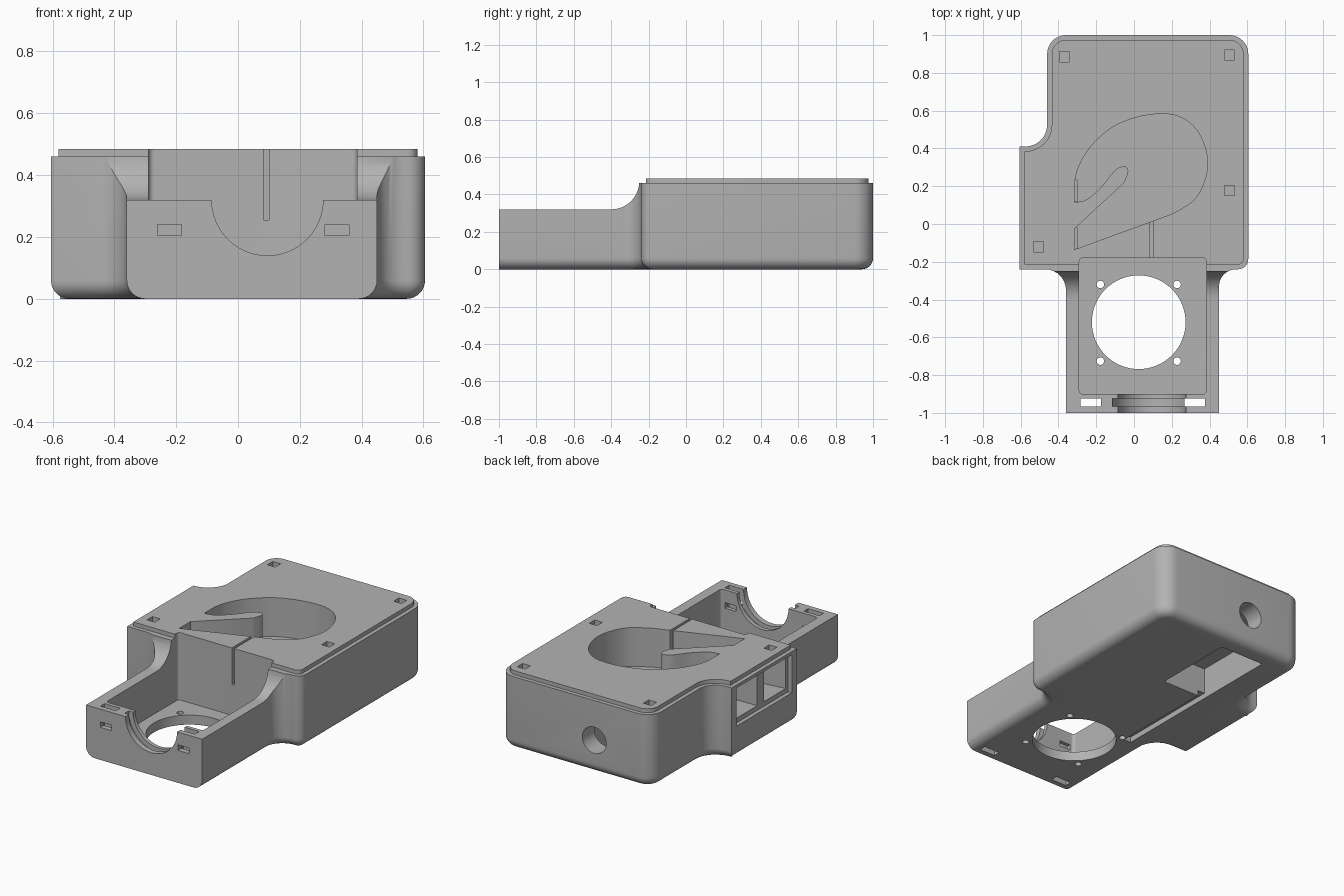
import bpy, bmesh, math
from mathutils import Vector

if "Cube" in bpy.data.objects:
    bpy.data.objects.remove(bpy.data.objects["Cube"])

grey = bpy.data.materials.new("plain grey")
grey.use_nodes = True
grey.diffuse_color = (0.45, 0.45, 0.45, 1)
grey.node_tree.nodes["Principled BSDF"].inputs["Base Color"].default_value = grey.diffuse_color


def outline(corners, inset=0.0, keep=lambda a, b: False, steps=8):
    """Right-angled outline with filleted corners, moved inwards by inset."""
    n, pts = len(corners), []
    for i, (x, y, r) in enumerate(corners):
        p = Vector((x, y))
        a, b = (Vector(corners[j % n][:2]) for j in (i - 1, i + 1))
        d0, d1 = (p - a).normalized(), (b - p).normalized()
        convex = d0.cross(d1) > 0
        for d, s, e in ((d0, a, p), (d1, p, b)):
            if not keep(s, e):
                p = p + Vector((-d.y, d.x)) * inset
        if r == 0:
            pts.append(p)
            continue
        r = max(r - inset, 0.004) if convex else r + inset
        c = p - d0 * r + d1 * r
        for k in range(steps + 1):
            t = math.pi / 2 * k / steps
            pts.append(c - d1 * r * math.cos(t) + d0 * r * math.sin(t))
    return pts


def add_object(name, rings):
    """Closed solid skinned through a list of equal rings."""
    bm = bmesh.new()
    loops = [[bm.verts.new(p) for p in ring] for ring in rings]
    for lo, hi in zip(loops, loops[1:]):
        for i in range(len(lo)):
            bm.faces.new((lo[i - 1], lo[i], hi[i], hi[i - 1]))
    bm.faces.new(loops[0][::-1])
    bm.faces.new(loops[-1])
    bmesh.ops.recalc_face_normals(bm, faces=bm.faces)
    mesh = bpy.data.meshes.new(name)
    bm.to_mesh(mesh)
    bm.free()
    mesh.materials.append(grey)
    ob = bpy.data.objects.new(name, mesh)
    bpy.context.collection.objects.link(ob)
    return ob


def prism(name, pts, lo, hi, axis="z"):
    place = {"z": lambda a, b, h: (a, b, h), "y": lambda a, b, h: (a, h, b),
             "x": lambda a, b, h: (h, a, b)}[axis]
    return add_object(name, [[place(a, b, h) for a, b in pts] for h in (lo, hi)])


def box(name, x, y, z):
    return prism(name, [(x[0], y[0]), (x[1], y[0]), (x[1], y[1]), (x[0], y[1])], *z)


def cylinder(name, a, b, r, lo, hi, axis="z", sides=64):
    ang = [math.tau * k / sides for k in range(sides)]
    return prism(name, [(a + r * math.cos(t), b + r * math.sin(t)) for t in ang], lo, hi, axis)


def combine(target, tool, operation="DIFFERENCE"):
    mod = target.modifiers.new("cut", "BOOLEAN")
    mod.operation, mod.object, mod.solver = operation, tool, "EXACT"
    graph = bpy.context.evaluated_depsgraph_get()
    mesh = bpy.data.meshes.new_from_object(target.evaluated_get(graph))
    target.modifiers.clear()
    target.data = mesh
    bpy.data.objects.remove(tool)


def smooth_curve(points, steps=6):
    """Curve through the given points."""
    pts = [Vector(p) for p in points]
    ext = [pts[0]] + pts + [pts[-1]]
    out = []
    for p0, p1, p2, p3 in zip(ext, ext[1:], ext[2:], ext[3:]):
        for k in range(steps):
            t = k / steps
            out.append(0.5 * (2 * p1 + (p2 - p0) * t + (2 * p0 - 5 * p1 + 4 * p2 - p3) * t * t
                              + (3 * p1 - p0 - 3 * p2 + p3) * t ** 3))
    return out + [pts[-1]]


# Housing: wide body and front arm, rounded along the bottom
LEFT, FRONT, EDGE = -0.605, -1.0, 0.06
body = [(0.605, -0.24, 0.055), (0.605, 1, 0.1), (-0.46, 1, 0.1), (-0.46, 0.41, 0.115),
        (LEFT, 0.41, 0), (LEFT, -0.24, 0)]
arm = [(-0.36, -0.24, 0.11), (-0.36, FRONT, 0), (0.45, FRONT, 0), (0.45, -0.24, 0.09)]


def square_side(a, b):
    return (a.x == b.x == LEFT) or (a.y == b.y == FRONT)


rings = []
for k in range(9):
    t = math.pi / 2 * k / 8
    ring = outline(body + arm, EDGE * (1 - math.sin(t)), square_side)
    rings.append([(x, y, EDGE * (1 - math.cos(t))) for x, y in ring])
rings.append([(x, y, 0.46) for x, y, z in rings[-1]])
housing = add_object("housing", rings)

# Lower the arm with a curved sweep up to the body
sweep = [(-0.4 + 0.15 * math.sin(t), 0.47 - 0.15 * math.cos(t))
         for t in (math.pi / 2 * k / 10 for k in range(11))]
combine(housing, prism("arm_cut", [(-1.1, 0.32)] + sweep + [(-0.25, 0.6), (-1.1, 0.6)],
                       -0.7, 0.7, "x"))

# Raised lip on top of the body
combine(housing, prism("lip", outline(body, 0.025), 0.44, 0.485), "UNION")

# Fan bay with its round opening and screw holes
bay = [(-0.29, -0.9, 0.02), (0.385, -0.9, 0.02), (0.385, -0.18, 0.02), (-0.29, -0.18, 0.02)]
combine(housing, prism("bay", outline(bay), 0.06, 0.6))
combine(housing, cylinder("fan_opening", 0.025, -0.52, 0.248, -0.1, 0.1))
for sx in (-1, 1):
    for sy in (-1, 1):
        combine(housing, cylinder("screw_hole", 0.025 + sx * 0.203, -0.523 + sy * 0.203,
                                  0.02, -0.1, 0.1, sides=20))

# Front wall: round cradle with a groove, strap slots and small windows
combine(housing, cylinder("cradle", 0.095, 0.32, 0.18, -1.1, -0.88, "y"))
combine(housing, cylinder("cradle_groove", 0.095, 0.32, 0.21, -0.965, -0.925, "y"))
for x in (-0.23, 0.322):
    combine(housing, box("strap_slot", (x - 0.054, x + 0.054), (-0.966, -0.924), (-0.1, 0.5)))
for x in (-0.222, 0.32):
    combine(housing, box("front_window", (x - 0.039, x + 0.039), (-1.1, -0.88), (0.205, 0.24)))

# Spiral chamber with a pointed tongue
spiral = smooth_curve([(0.2, 0.053), (0.32, 0.13), (0.38, 0.25), (0.385, 0.37), (0.33, 0.5),
                       (0.22, 0.575), (0.06, 0.575), (-0.1, 0.52), (-0.22, 0.42), (-0.29, 0.31),
                       (-0.315, 0.22)])
tongue = smooth_curve([(-0.315, 0.115), (-0.25, 0.13), (-0.17, 0.2), (-0.1, 0.285), (-0.05, 0.305),
                       (-0.03, 0.28), (-0.05, 0.22)])
combine(housing, prism("chamber", [(-0.315, -0.135)] + spiral + tongue + [(-0.315, -0.025)],
                       0.24, 0.6))
combine(housing, box("wire_slot", (0.083, 0.1), (-0.2, 0.06), (0.255, 0.6)))

# Two flared outlets to the side window
combine(housing, prism("front_outlet", [(-0.3, -0.13), (-0.3, -0.02), (-0.62, 0.06), (-0.62, -0.17)],
                       0.23, 0.42))
combine(housing, prism("rear_outlet", [(-0.3, 0.12), (-0.3, 0.23), (-0.62, 0.34), (-0.62, 0.12)],
                       0.23, 0.42))
combine(housing, box("window_recess", (-0.7, -0.58), (-0.19, 0.36), (0.2, 0.44)))

# Underside pocket, cable groove and rear cable hole
combine(housing, box("pocket", (-0.25, 0.06), (0.35, 0.88), (-0.1, 0.2)))
combine(housing, box("pocket_top", (-0.25, 0.06), (0.63, 0.88), (0.1, 0.31)))
combine(housing, box("cable_groove", (-0.25, -0.2), (-0.33, 0.4), (-0.1, 0.035)))
combine(housing, cylinder("cable_hole", -0.06, 0.21, 0.083, 0.8, 1.1, "y", 40))

# Square sockets in the lip
for x, y in ((-0.368, 0.885), (0.505, 0.895), (0.505, 0.177), (-0.505, -0.12)):
    combine(housing, box("socket", (x - 0.027, x + 0.027), (y - 0.027, y + 0.027), (0.38, 0.6)))

bpy.context.view_layer.objects.active = housing
housing.select_set(True)
bpy.ops.object.shade_smooth_by_angle(angle=math.radians(30))
